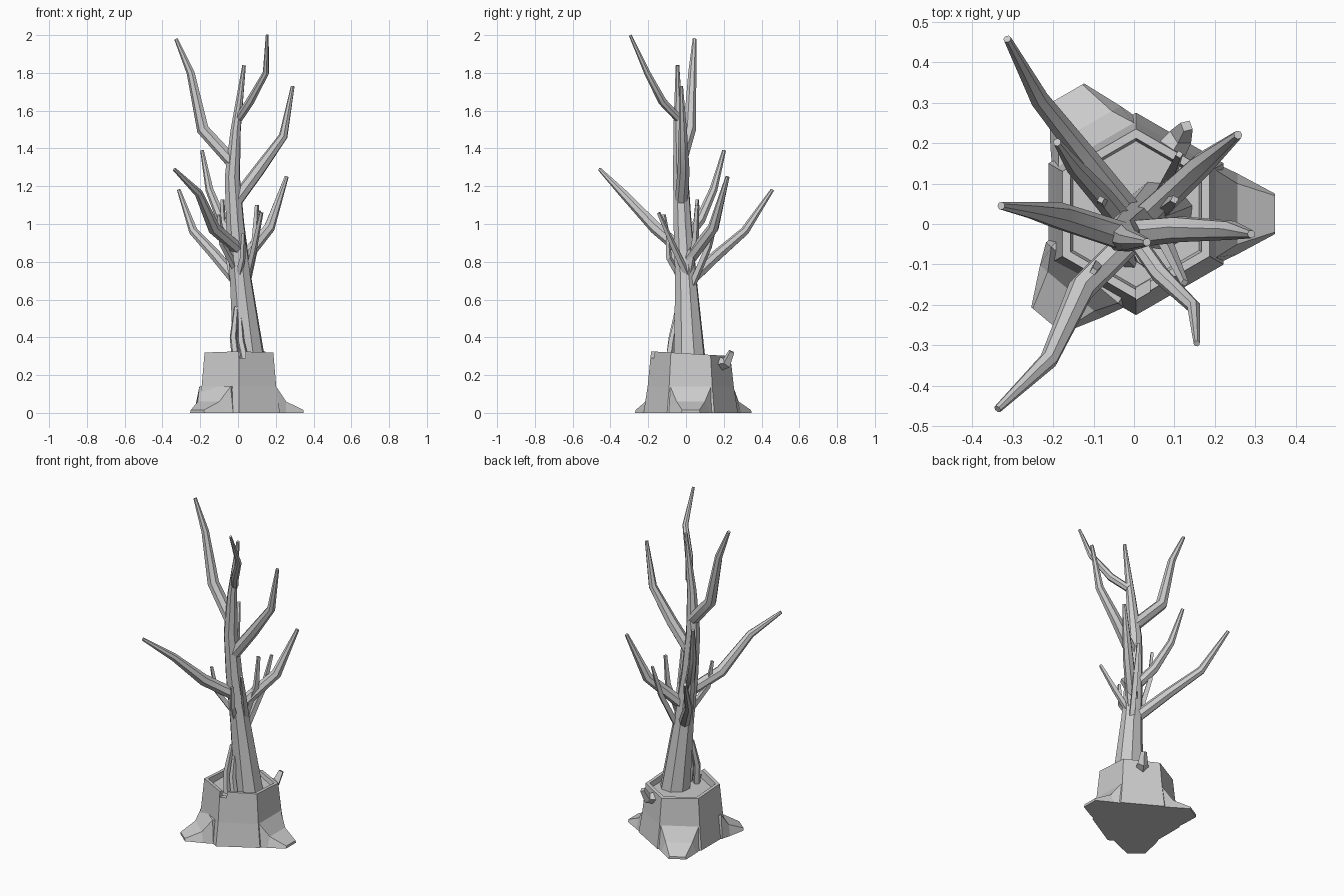
import bpy, bmesh, math
from mathutils import Vector

CX, CY = 0.005, 0.025          # centre of the hexagonal stump


def finish(name, bm, smooth=None):
    bmesh.ops.recalc_face_normals(bm, faces=bm.faces)
    me = bpy.data.meshes.new(name)
    bm.to_mesh(me)
    bm.free()
    ob = bpy.data.objects.new(name, me)
    bpy.context.collection.objects.link(ob)
    if smooth:
        bpy.ops.object.select_all(action='DESELECT')
        ob.select_set(True)
        bpy.context.view_layer.objects.active = ob
        bpy.ops.object.shade_smooth_by_angle(angle=math.radians(smooth))
    return ob


def loft(name, rings, smooth=None):
    """Skin a list of equal-length point rings and cap both ends."""
    bm = bmesh.new()
    vs = [[bm.verts.new(p) for p in r] for r in rings]
    n = len(vs[0])
    for a, b in zip(vs, vs[1:]):
        for i in range(n):
            j = (i + 1) % n
            bm.faces.new((a[i], a[j], b[j], b[i]))
    bm.faces.new(vs[0])
    bm.faces.new(vs[-1])
    return finish(name, bm, smooth)


def tube(name, path, sides=7, smooth=35):
    """Tapered limb through points (x, y, z, radius)."""
    pts = [Vector(p[:3]) for p in path]
    rings = []
    side = Vector((1, 0.3, 0))
    for i, p in enumerate(pts):
        d = Vector((0, 0, 0))
        if i > 0:
            d += (p - pts[i - 1]).normalized()
        if i < len(pts) - 1:
            d += (pts[i + 1] - p).normalized()
        d.normalize()
        side = (side - d * side.dot(d)).normalized()
        up = d.cross(side)
        r = path[i][3]
        rings.append([p + r * (math.cos(t) * side + math.sin(t) * up)
                      for t in (2 * math.pi * k / sides for k in range(sides))])
    return loft(name, rings, smooth)


def hexring(r, z, tilt=0.0):
    out = []
    for k in range(6):
        a = math.radians(30 + 60 * k)
        y = CY + r * math.sin(a)
        out.append((CX + r * math.cos(a), y, z - tilt * (y + 0.17)))
    return out


# hollow stump: outer wall, rim, recess floor
stump = loft("stump", [hexring(0.25, 0), hexring(0.228, 0.14), hexring(0.21, 0.325, 0.06),
                       hexring(0.187, 0.325, 0.06), hexring(0.18, 0.28)])

# broken notch in the front of the rim
bm = bmesh.new()
bmesh.ops.create_cube(bm, size=1)
for v in bm.verts:
    v.co = Vector((0.022 + v.co.x * 0.035, -0.17 + v.co.y * 0.12, 0.33 + v.co.z * 0.08))
notch = finish("notch_cutter", bm)
notch.hide_render = True
notch.hide_set(True)
mod = stump.modifiers.new("notch", 'BOOLEAN')
mod.operation = 'DIFFERENCE'
mod.object = notch
mod.solver = 'EXACT'

# three flared roots
for i, ang in enumerate((0, 120, 230)):
    a = math.radians(ang)
    out, lat = Vector((math.cos(a), math.sin(a), 0)), Vector((-math.sin(a), math.cos(a), 0))
    rings = []
    for d, z, top, bot in ((0.12, 0.14, 0.10, 0.11), (0.197, 0.14, 0.108, 0.125),
                           (0.25, 0.06, 0.075, 0.10), (0.343, 0.015, 0.045, 0.05)):
        c = Vector((CX, CY, 0)) + out * d
        rings.append([c - lat * bot, c + lat * bot,
                      c + lat * top + Vector((0, 0, z)), c - lat * top + Vector((0, 0, z))])
    loft(f"root_{i + 1}", rings)

# broken stub on the back of the stump
tube("stump_stub", [(0.085, 0.17, 0.26, 0.04), (0.115, 0.215, 0.265, 0.03),
                    (0.13, 0.242, 0.325, 0.017)], 4, 20)

# trunk
tube("trunk", [(0.06, 0.02, 0.27, 0.088), (0.015, 0.0, 0.7, 0.06), (-0.015, -0.018, 1.0, 0.05),
               (-0.03, -0.028, 1.25, 0.042), (-0.012, -0.04, 1.5, 0.028),
               (0.032, -0.045, 1.84, 0.01)], 8)

# main branches
branches = {
    "branch_back_left": [(-0.005, 0.02, 0.7, 0.034), (-0.12, 0.165, 0.835, 0.03),
                         (-0.235, 0.31, 0.96, 0.024), (-0.313, 0.457, 1.18, 0.01)],
    "branch_front_left": [(0.01, -0.02, 0.86, 0.034), (-0.13, -0.16, 0.98, 0.034),
                          (-0.21, -0.335, 1.165, 0.023), (-0.337, -0.457, 1.29, 0.01)],
    "branch_high_left": [(-0.03, -0.03, 1.33, 0.036), (-0.185, 0.02, 1.5, 0.034),
                         (-0.25, 0.033, 1.8, 0.022), (-0.328, 0.045, 1.98, 0.01)],
    "branch_right": [(-0.02, -0.025, 1.11, 0.036), (0.11, -0.012, 1.285, 0.033),
                     (0.24, -0.015, 1.465, 0.024), (0.29, -0.025, 1.73, 0.01)],
    "branch_back_right": [(0.01, 0.0, 0.79, 0.036), (0.165, 0.145, 0.98, 0.03),
                          (0.257, 0.22, 1.25, 0.011)],
    "branch_top_front": [(0.005, -0.04, 1.56, 0.022), (0.065, -0.125, 1.65, 0.023),
                         (0.148, -0.205, 1.8, 0.017), (0.155, -0.295, 2.0, 0.008)],
    "branch_mid_back": [(-0.02, -0.005, 0.92, 0.03), (-0.085, 0.075, 1.02, 0.028),
                        (-0.15, 0.145, 1.18, 0.022), (-0.19, 0.202, 1.39, 0.01)],
}
for name, path in branches.items():
    tube(name, path)

# thin twigs
twigs = [
    [(0.04, 0.03, 0.68, 0.02), (0.085, -0.06, 0.87, 0.017), (0.125, -0.145, 1.06, 0.01)],
    [(0.045, 0.035, 0.68, 0.02), (0.09, 0.12, 0.88, 0.018), (0.112, 0.172, 1.07, 0.01)],
    [(0.03, 0.01, 0.7, 0.02), (0.09, 0.05, 0.92, 0.018), (0.1, 0.06, 1.1, 0.011)],
    [(0.0, -0.02, 0.74, 0.02), (-0.085, -0.095, 0.9, 0.017), (-0.1, -0.117, 1.05, 0.01)],
    [(-0.02, 0.0, 0.68, 0.02), (-0.075, 0.05, 0.95, 0.017), (-0.082, 0.06, 1.13, 0.01)],
    [(0.0, -0.03, 0.72, 0.02), (0.025, -0.09, 0.82, 0.016), (0.028, -0.097, 0.95, 0.01)],
]
for i, path in enumerate(twigs):
    tube(f"twig_{i + 1}", path, 4, 20)

# forked prop shoots rising from the stump to the trunk
tube("shoot_left", [(-0.01, -0.09, 0.27, 0.022), (-0.025, -0.075, 0.4, 0.02),
                    (-0.01, -0.045, 0.56, 0.012)], 5, 20)
tube("shoot_right", [(0.04, -0.09, 0.27, 0.022), (0.015, -0.075, 0.38, 0.02),
                     (0.01, -0.05, 0.5, 0.012)], 5, 20)
